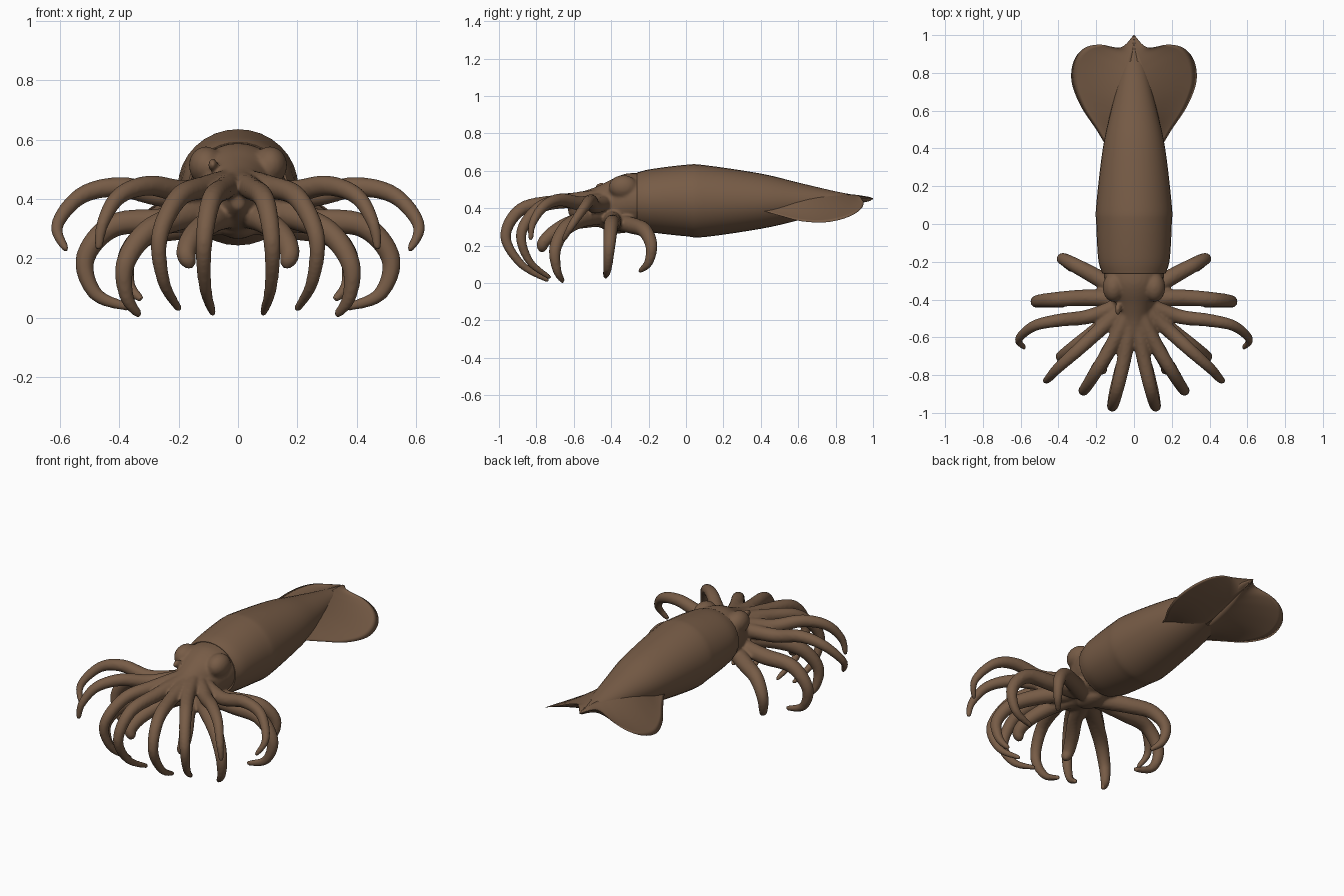
import bpy, bmesh, math
from mathutils import Vector

cube = bpy.data.objects.get("Cube")
if cube:
    bpy.data.objects.remove(cube, do_unlink=True)

skin = bpy.data.materials.new("brown_skin")
skin.use_nodes = True
BROWN = (0.185, 0.107, 0.062, 1)
skin.diffuse_color = BROWN
bsdf = next(n for n in skin.node_tree.nodes if n.type == 'BSDF_PRINCIPLED')
bsdf.inputs["Base Color"].default_value = BROWN
bsdf.inputs["Roughness"].default_value = 0.7


def smooth_path(points, steps):
    """Catmull-Rom interpolation of tuples of any length."""
    pts = [points[0]] + list(points) + [points[-1]]
    out = []
    for a, b, c, d in zip(pts, pts[1:], pts[2:], pts[3:]):
        for k in range(steps):
            t = k / steps
            out.append(tuple(
                0.5 * (2 * q + (r - p) * t + (2 * p - 5 * q + 4 * r - s) * t * t
                       + (3 * q - p - 3 * r + s) * t ** 3)
                for p, q, r, s in zip(a, b, c, d)))
    return out + [tuple(points[-1])]


def loft(bm, rings):
    """Skin closed rings and cap both ends."""
    rows = [[bm.verts.new(p) for p in ring] for ring in rings]
    n = len(rows[0])
    for lo, hi in zip(rows, rows[1:]):
        for i in range(n):
            bm.faces.new((lo[i], lo[(i + 1) % n], hi[(i + 1) % n], hi[i]))
    bm.faces.new(rows[0])
    bm.faces.new(rows[-1])


def body(bm, profile, sides=32):
    """Elliptical rings along y from (y, half width, bottom, top)."""
    angles = [math.tau * i / sides for i in range(sides)]
    loft(bm, [[(w * math.cos(a), y, (lo + hi) / 2 + (hi - lo) / 2 * math.sin(a))
               for a in angles] for y, w, lo, hi in smooth_path(profile, 5)])


def tube(bm, points, root_radius, tip_radius, sides=12):
    """Tapered arm with a rounded tip."""
    path = [Vector(p) for p in smooth_path(points, 7)]
    run = path[-10] - path[0]
    side = Vector((run.y, -run.x, 0)).normalized()
    rings, last = [], len(path) - 1
    for i, p in enumerate(path):
        t = i / last
        tangent = (path[min(i + 1, last)] - path[max(i - 1, 0)]).normalized()
        across = (side - tangent * side.dot(tangent)).normalized()
        up = across.cross(tangent)
        r = root_radius + (tip_radius - root_radius) * t ** 1.7
        rings.append([p + r * (across * math.cos(math.tau * k / sides)
                               + up * math.sin(math.tau * k / sides))
                      for k in range(sides)])
    end = path[-1] + (path[-1] - path[-2]).normalized() * tip_radius * 0.7
    rings.append([end + (v - path[-1]) * 0.5 for v in rings[-1]])
    loft(bm, rings)


def arm(bm, points, sign, root_radius, tip_radius):
    """Arm on one side, rooted inside the head behind its first point."""
    start = Vector(points[0])
    root = Vector((0, -.4, start.z)).lerp(start, 0.3)
    root.z += 0.02
    tube(bm, [(x * sign, y, z) for x, y, z in [root] + points],
         root_radius, tip_radius)


def ball(bm, centre, size):
    made = bmesh.ops.create_uvsphere(bm, u_segments=24, v_segments=14, radius=1)
    for v in made["verts"]:
        v.co = Vector(centre) + Vector([c * s for c, s in zip(v.co, size)])


def finish(bm, name):
    bmesh.ops.recalc_face_normals(bm, faces=bm.faces)
    for f in bm.faces:
        f.smooth = True
    mesh = bpy.data.meshes.new(name)
    bm.to_mesh(mesh)
    bm.free()
    mesh.materials.append(skin)
    obj = bpy.data.objects.new(name, mesh)
    bpy.context.collection.objects.link(obj)
    return obj


# Mantle: long torpedo with a collar edge at the front
MANTLE = [(-.24, .14, .31, .57), (-.26, .163, .29, .588), (-.25, .172, .286, .594),
          (-.18, .19, .27, .61), (0, .2, .25, .632), (.1, .2, .246, .63),
          (.4, .165, .29, .585), (.6, .122, .335, .537), (.8, .07, .39, .49),
          (.93, .03, .43, .466), (1, .003, .447, .453)]
bm = bmesh.new()
body(bm, MANTLE)
finish(bm, "mantle")


def mantle_at(y):
    """Middle height and half thickness of the mantle at y."""
    for a, b in zip(MANTLE[2:], MANTLE[3:]):
        if y <= b[0]:
            t = (y - a[0]) / (b[0] - a[0])
            lo, hi = (a[k] + (b[k] - a[k]) * t for k in (2, 3))
            return (lo + hi) / 2, (hi - lo) / 2


# Fins: thin drooping blades; outline is x, y, z and the y of the root
FIN = [(.14, .4, .39, .38), (.2, .5, .36, .48), (.28, .62, .33, .56),
       (.33, .75, .325, .64), (.32, .86, .35, .72), (.265, .93, .39, .79),
       (.18, .95, .43, .85), (.07, .935, .465, .92), (.004, .998, .452, .985)]
for name, sign in (("left_fin", 1), ("right_fin", -1)):
    bm = bmesh.new()
    rings = []
    for x, y, z, root_y in smooth_path(FIN, 5):
        mid, half = mantle_at(root_y)
        root, edge = Vector((0, root_y, mid)), Vector((x * sign, y, z))
        ring = []
        for k in range(-10, 10):
            u = 1 - abs(k) / 10
            p = edge.lerp(root, 1 - u)
            thick = 0.95 * half * (1 - u) ** 1.8 + 0.005 * math.sqrt(1 - u)
            p.z += math.copysign(thick, k) if k else 0
            ring.append(p)
        rings.append(ring)
    loft(bm, rings)
    finish(bm, name)

# Arms of the left side, each row from the front middle round to the back
UPPER = [
    [(.045, -.68, .435), (.09, -.88, .395), (.115, -.965, .25), (.11, -.88, .1),
     (.085, -.74, .015)],
    [(.11, -.63, .44), (.2, -.78, .405), (.265, -.88, .27), (.25, -.84, .12),
     (.2, -.73, .03)],
    [(.18, -.56, .425), (.3, -.67, .445), (.4, -.76, .41), (.455, -.82, .32),
     (.47, -.83, .235)],
    [(.24, -.49, .41), (.4, -.51, .44), (.53, -.54, .41), (.61, -.61, .31),
     (.58, -.655, .23)],
]
LOWER = [
    [(.25, -.39, .325), (.42, -.4, .31), (.515, -.41, .2), (.48, -.42, .08),
     (.37, -.43, .035)],
    [(.2, -.28, .305), (.31, -.22, .28), (.375, -.185, .2), (.37, -.2, .11),
     (.33, -.245, .065)],
    [(.19, -.56, .34), (.31, -.65, .285), (.38, -.7, .18), (.375, -.69, .07),
     (.335, -.66, .01)],
]
CLUB = [(.09, -.6, .325), (.15, -.7, .275), (.175, -.76, .22), (.165, -.77, .185)]

# Head, eyes and arms, fused into one soft surface
bm = bmesh.new()
body(bm, [(-.2, .155, .3, .585), (-.27, .16, .297, .588), (-.32, .15, .295, .585),
          (-.37, .135, .292, .568), (-.43, .11, .292, .538), (-.5, .09, .305, .507),
          (-.57, .06, .33, .485), (-.63, .025, .365, .458)])
for sign in (1, -1):
    ball(bm, (.108 * sign, -.335, .513), (.058, .078, .064))
    for points in UPPER:
        arm(bm, points, sign, .041, .013)
    for points in LOWER:
        arm(bm, points, sign, .047, .014)
    arm(bm, CLUB, sign, .044, .028)
# Funnel below the head and a small growth above it
ball(bm, (0, -.36, .3), (.06, .09, .035))
ball(bm, (-.085, -.45, .515), (.016, .035, .022))
head = finish(bm, "head_and_arms")
fuse = head.modifiers.new("fuse", 'REMESH')
fuse.mode = 'VOXEL'
fuse.voxel_size = 0.008
fuse.use_smooth_shade = True
soften = head.modifiers.new("soften", 'SMOOTH')
soften.factor = 0.5
soften.iterations = 8
